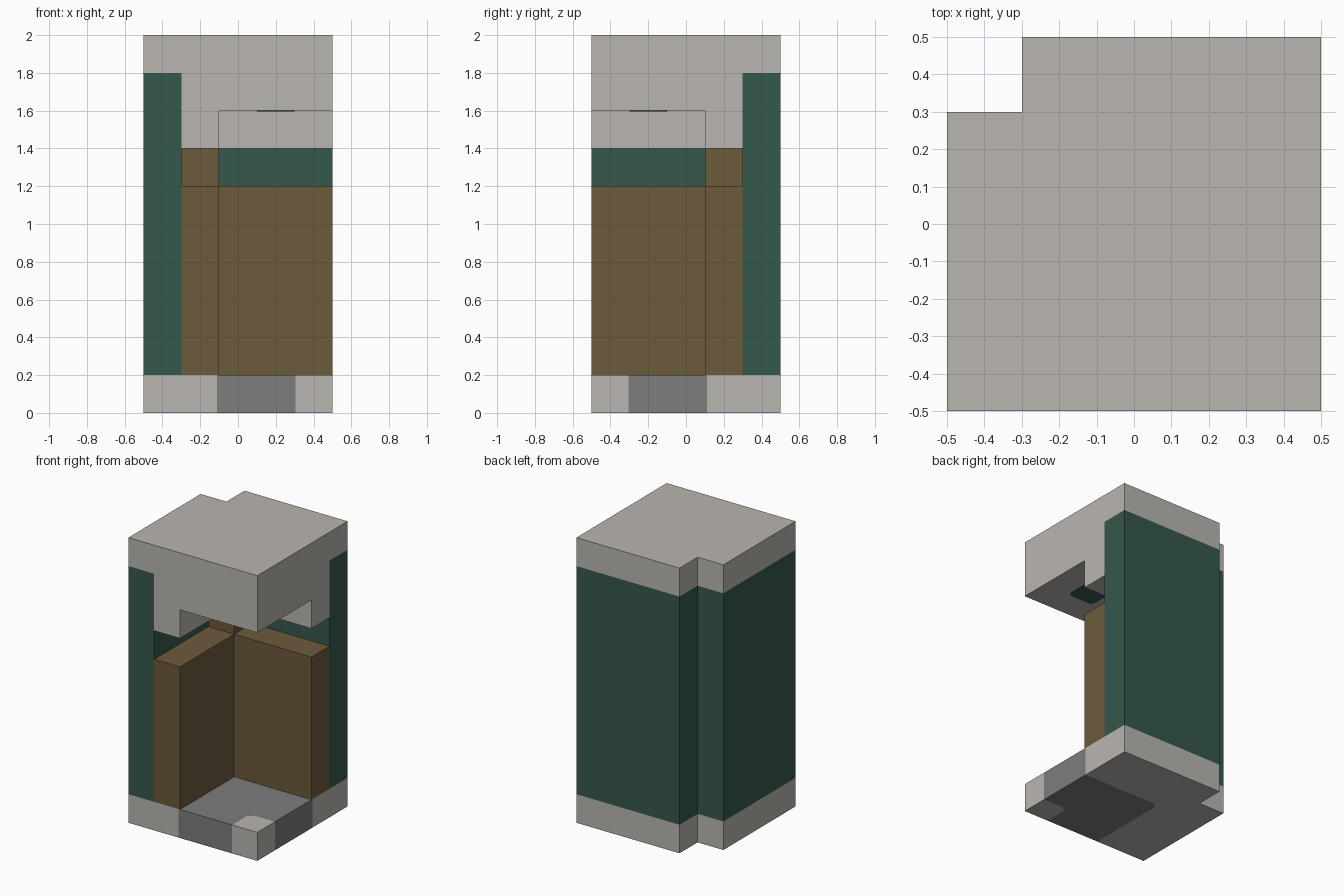
import bpy, bmesh
from mathutils import Vector

if "Cube" in bpy.data.objects:
    bpy.data.objects.remove(bpy.data.objects["Cube"], do_unlink=True)


def material(name, rgb):
    mat = bpy.data.materials.new(name)
    mat.use_nodes = True
    color = (*rgb, 1)
    mat.diffuse_color = color
    bsdf = mat.node_tree.nodes["Principled BSDF"]
    bsdf.inputs["Base Color"].default_value = color
    bsdf.inputs["Roughness"].default_value = 0.9
    return mat


pale = material("pale stone", (0.491, 0.468, 0.434))
gray = material("mid gray", (0.205, 0.205, 0.205))
green = material("deep green", (0.036, 0.098, 0.072))
brown = material("wood brown", (0.150, 0.102, 0.045))


def add_object(name, bm, *mats):
    bmesh.ops.recalc_face_normals(bm, faces=bm.faces[:])
    mesh = bpy.data.meshes.new(name)
    bm.to_mesh(mesh)
    bm.free()
    for mat in mats:
        mesh.materials.append(mat)
    obj = bpy.data.objects.new(name, mesh)
    bpy.context.collection.objects.link(obj)
    return obj


def prism_mesh(outline, low, high):
    bm = bmesh.new()
    face = bm.faces.new([bm.verts.new((x, y, low)) for x, y in outline])
    top = bmesh.ops.extrude_face_region(bm, geom=[face])["geom"]
    verts = [v for v in top if isinstance(v, bmesh.types.BMVert)]
    bmesh.ops.translate(bm, verts=verts, vec=(0, 0, high - low))
    return bm


def prism(name, outline, low, high, mat):
    return add_object(name, prism_mesh(outline, low, high), mat)


def rect(x0, x1, y0, y1):
    return [(x0, y0), (x1, y0), (x1, y1), (x0, y1)]


def angle_outline(x0, y1, thick):
    """L-shaped plan running along the left-hand side and the back."""
    return [(x0, -0.5), (x0 + thick, -0.5), (x0 + thick, y1 - thick),
            (0.5, y1 - thick), (0.5, y1), (x0, y1)]


# Square plan with a notch at the back corner
notched = [(-0.5, -0.5), (0.5, -0.5), (0.5, 0.5), (-0.3, 0.5), (-0.3, 0.3), (-0.5, 0.3)]

# Base slab, split along the borders of its gray floor area
bm = prism_mesh(notched, 0, 0.2)
cuts = [((-0.11, 0, 0), (1, 0, 0)), ((0.305, 0, 0), (1, 0, 0)),
        ((0, 0.11, 0), (0, 1, 0)), ((0, -0.305, 0), (0, 1, 0)),
        ((-0.185, 0, 0), (1, -1, 0)), ((0.645, 0, 0), (1, -1, 0))]
for point, normal in cuts:
    bmesh.ops.bisect_plane(bm, geom=bm.verts[:] + bm.edges[:] + bm.faces[:],
                           plane_co=point, plane_no=Vector(normal).normalized())
for face in bm.faces:
    c = face.calc_center_median()
    floor_area = c.x > -0.11 and c.y < 0.11 and c.x - c.y > -0.185
    front_corner = c.x > 0.305 and c.y < -0.305 and c.x - c.y > 0.645
    face.material_index = int(floor_area and not front_corner)
add_object("base_slab", bm, pale, gray)

# Outer walls
prism("side_wall", rect(-0.5, -0.3, -0.5, 0.3), 0.2, 1.8, green)
prism("back_wall", rect(-0.3, 0.5, 0.3, 0.5), 0.2, 1.8, green)

# Inner wooden lining with a taller corner post
prism("wood_lining", angle_outline(-0.3, 0.3, 0.2), 0.2, 1.2, brown)
prism("corner_post", rect(-0.3, -0.1, 0.1, 0.3), 1.2, 1.4, brown)

# Roof, overhanging canopy and the lower lip beneath it
prism("roof_slab", notched, 1.8, 2.0, pale)
prism("canopy", rect(-0.3, 0.5, -0.5, 0.3), 1.6, 1.8, pale)
prism("canopy_lip", angle_outline(-0.3, 0.3, 0.2), 1.4, 1.6, pale)

# Ceiling patch with softened corners
bm = prism_mesh(rect(0.1, 0.3, -0.3, -0.1), 1.596, 1.6)
uprights = [e for e in bm.edges if abs(e.verts[0].co.z - e.verts[1].co.z) > 0.001]
bmesh.ops.bevel(bm, geom=uprights, offset=0.03, segments=3, profile=0.5, affect='EDGES')
add_object("ceiling_patch", bm, green)
